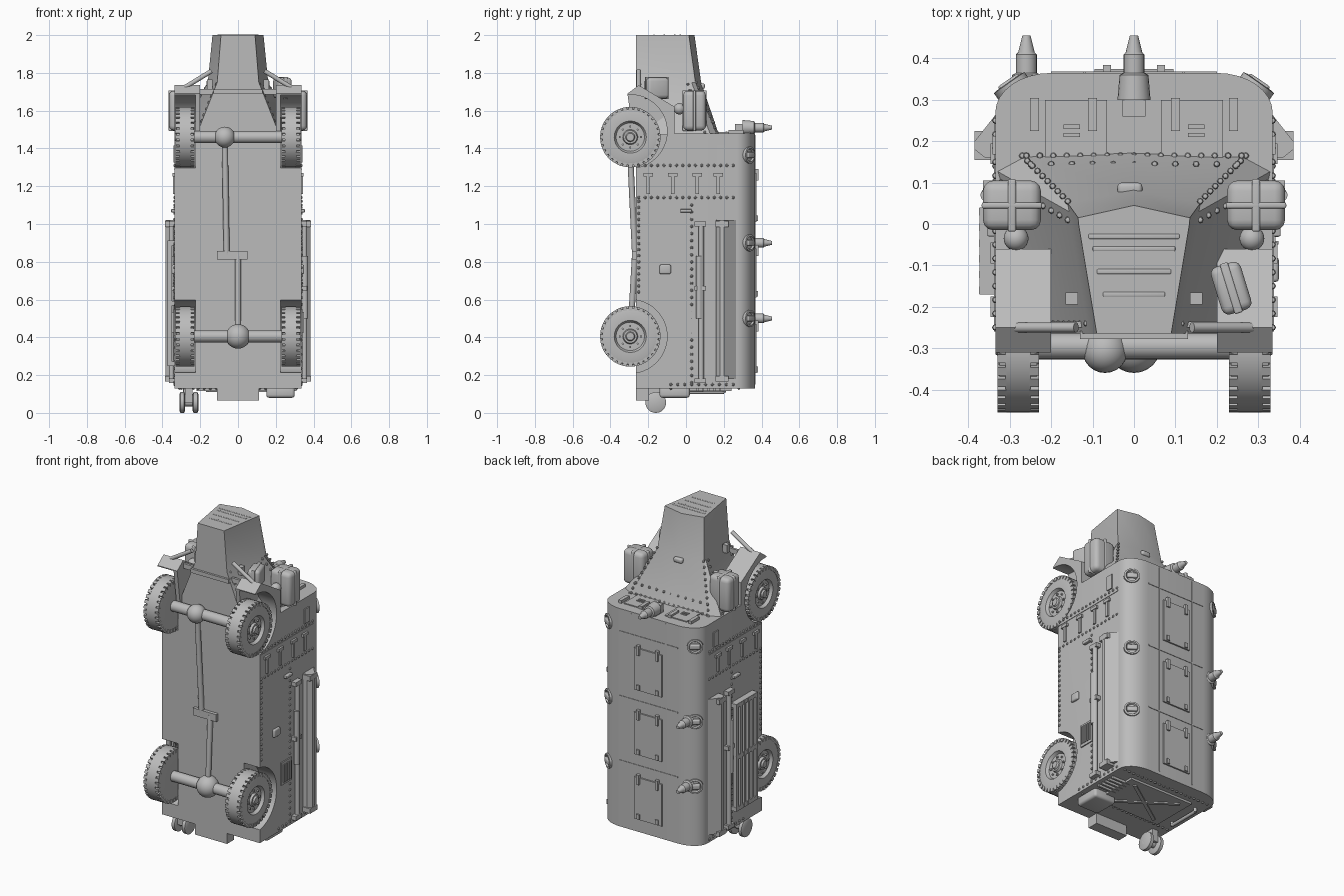
import bpy, bmesh, math
from mathutils import Matrix, Vector

default_cube = bpy.data.objects.get("Cube")
if default_cube:
    bpy.data.objects.remove(default_cube)

grey = bpy.data.materials.new("plain_grey")
grey.use_nodes = True
grey.diffuse_color = (0.5, 0.5, 0.5, 1)
grey.node_tree.nodes["Principled BSDF"].inputs["Base Color"].default_value = grey.diffuse_color
parts = []
SIDES = (("left", 1), ("right", -1))


def finish(name, bm):
    bmesh.ops.recalc_face_normals(bm, faces=bm.faces)
    mesh = bpy.data.meshes.new(name)
    bm.to_mesh(mesh)
    bm.free()
    mesh.materials.append(grey)
    part = bpy.data.objects.new(name, mesh)
    bpy.context.collection.objects.link(part)
    parts.append(part)
    return part


def loft(name, rings):
    """Skin a list of equal rings and cap both ends."""
    bm = bmesh.new()
    rows = [[bm.verts.new(point) for point in ring] for ring in rings]
    for low, high in zip(rows, rows[1:]):
        for i in range(len(low)):
            bm.faces.new((low[i - 1], low[i], high[i], high[i - 1]))
    bm.faces.new(rows[0])
    bm.faces.new(rows[-1])
    return finish(name, bm)


def lathe(name, origin, axis, profile, sides=32):
    """Turn (radius, distance along axis) pairs around an axis."""
    turn = Vector(axis).to_track_quat('Z', 'Y')
    angles = [math.tau * i / sides for i in range(sides)]
    return loft(name, [[Vector(origin) + turn @ Vector((r * math.cos(a), r * math.sin(a), t))
                        for a in angles] for r, t in profile])


def rod(name, start, end, radius, tip=None, sides=16):
    axis = Vector(end) - Vector(start)
    return lathe(name, start, axis, [(radius, 0), (tip or radius, axis.length)], sides)


def ball(name, centre, radius):
    bm = bmesh.new()
    bmesh.ops.create_uvsphere(bm, u_segments=24, v_segments=14, radius=radius,
                              matrix=Matrix.Translation(centre))
    return finish(name, bm)


def prism_x(name, outline, low, high):
    return loft(name, [[(x, y, z) for y, z in outline] for x in (low, high)])


def prism_z(name, outline, low, high):
    return loft(name, [[(x, y, z) for x, y in outline] for z in (low, high)])


def cubes(name, matrices, bevel=0):
    bm = bmesh.new()
    for matrix in matrices:
        bmesh.ops.create_cube(bm, size=1, matrix=matrix)
    if bevel:
        bmesh.ops.bevel(bm, geom=bm.edges[:], offset=bevel, segments=3, affect='EDGES', profile=0.5)
    return finish(name, bm)


def place(centre, size, tilt=0, axis='Y'):
    return Matrix.Translation(centre) @ Matrix.Rotation(tilt, 4, axis) @ Matrix.Diagonal((*size, 1))


def box(name, centre, size, tilt=0, axis='Y', bevel=0):
    return cubes(name, [place(centre, size, tilt, axis)], bevel)


def rivets(name, rows):
    bm = bmesh.new()
    for start, end, count in rows:
        for i in range(count):
            spot = Vector(start).lerp(Vector(end), i / (count - 1))
            bmesh.ops.create_uvsphere(bm, u_segments=8, v_segments=4, radius=0.008,
                                      matrix=Matrix.Translation(spot))
    return finish(name, bm)


def carve(target, cutter):
    cutter.hide_render = True
    cut = target.modifiers.new("wheel_well", 'BOOLEAN')
    cut.object = cutter
    cut.solver = 'EXACT'
    bpy.context.view_layer.objects.active = target
    bpy.ops.object.modifier_apply(modifier=cut.name)


# Hull: straight sides and rounded roof corners
arc = [(0.2 + 0.135 * math.cos(a), 0.27 + 0.095 * math.sin(a))
       for a in [math.pi / 2 * i / 8 for i in range(9)]]
half = [(0.335, -0.265)] + arc
hull = prism_z("hull", half + [(-x, y) for x, y in reversed(half)], 0.13, 1.48)


# Hood: three faceted sections tapering to the nose
def section(z, ridge, top, shoulder, bottom):
    right = [top, shoulder, bottom]
    return [(x, y, z) for x, y in [(0, ridge)] + right + [(-x, y) for x, y in reversed(right)]]


loft("hood", [section(1.47, 0.175, (0.27, 0.165), (0.335, 0.13), (0.22, -0.265)),
              section(1.75, 0.08, (0.16, 0.05), (0.157, 0.03), (0.11, -0.265)),
              section(2, 0.045, (0.135, 0.015), (0.134, 0), (0.09, -0.265))])
for y, width in ((-0.03, 0.22), (-0.06, 0.2), (-0.115, 0.18), (-0.17, 0.15)):
    box("nose_louvre", (0, y, 1.995), (width, 0.012, 0.014), bevel=0.003)
box("belly_bar", (0, -0.268, 1.7), (0.26, 0.02, 0.025))
box("hood_ring", (-0.01, 0.085, 1.73), (0.06, 0.03, 0.03), bevel=0.01)

# Fenders and wheel wells
fender_shape = [(-0.06, 1.47), (-0.06, 1.62), (-0.25, 1.735), (-0.31, 1.69), (-0.28, 1.47)]
for side, s in SIDES:
    fender = prism_x(side + "_fender", fender_shape, s * 0.2, s * 0.335)
    for z in (1.49, 0.405):
        cutter = rod("well_cutter", (s * 0.225, -0.295, z), (s * 0.5, -0.295, z), 0.195, sides=48)
        carve(hull, cutter)
        if z > 1:
            carve(fender, cutter)
        parts.remove(cutter)
        bpy.data.objects.remove(cutter)
    rod(side + "_fender_strut", (s * 0.14, -0.25, 1.81), (s * 0.32, -0.25, 1.7), 0.012)
    box(side + "_fender_bar", (s * 0.23, -0.243, 1.7), (0.21, 0.015, 0.03))

# Wheels: tyre, edge lugs, hub and bolts
tyre = [(0.06, 0.235), (0.13, 0.23), (0.148, 0.235), (0.15, 0.25), (0.16, 0.25), (0.16, 0.31),
        (0.15, 0.31), (0.148, 0.325), (0.13, 0.33), (0.085, 0.33), (0.075, 0.312), (0.04, 0.312),
        (0.035, 0.325), (0.025, 0.325), (0.02, 0.335)]
for end, z in (("front", 1.46), ("rear", 0.405)):
    for side, s in SIDES:
        name = end + "_" + side
        lathe(name + "_wheel", (0, -0.295, z), (s, 0, 0), tyre, 40)
        turns = [Matrix.Translation((0, -0.295, z)) @ Matrix.Rotation(math.tau * i / 32, 4, 'X')
                 for i in range(32)]
        cubes(name + "_lugs", [t @ place((s * x, 0, 0.149), (0.022, 0.021, 0.022))
                               for t in turns for x in (0.241, 0.319)])
        cubes(name + "_bolts", [t @ place((s * 0.314, 0, 0.056), (0.012, 0.01, 0.01))
                                for t in turns[::4]])

    # Axle and differential
    rod(end + "_axle", (-0.24, -0.295, z), (0.24, -0.295, z), 0.032)
ball("front_differential", (-0.07, -0.305, 1.46), 0.055)
ball("rear_differential", (0, -0.295, 0.405), 0.065)
rod("front_shaft", (-0.07, -0.3, 1.46), (-0.06, -0.27, 0.84), 0.016)
rod("rear_shaft", (0, -0.27, 0.84), (0, -0.295, 0.405), 0.016)
box("transfer_box", (-0.03, -0.27, 0.835), (0.16, 0.03, 0.045))

# Side panniers, pipes, latches, fittings and luggage
pannier = [(0.33, 0.27), (0.385, 0.2), (0.385, 0.18), (0.36, 0.16), (0.33, 0.16)]
for side, s in SIDES:
    prism_z(side + "_pannier", [(s * x, y) for x, y in pannier], 0.18, 1.02)
    rod(side + "_long_pipe", (s * 0.352, 0.08, 0.17), (s * 0.352, 0.08, 1), 0.014)
    rod(side + "_pipe_sleeve", (s * 0.354, 0.07, 0.5), (s * 0.354, 0.07, 0.83), 0.017)
    for z in (0.17, 0.66, 1):
        box(side + "_pipe_clamp", (s * 0.345, 0.075, z), (0.04, 0.06, 0.025))
    for z in (0.18, 1):
        box(side + "_pannier_clamp", (s * 0.36, 0.19, z), (0.052, 0.07, 0.03))
    for y in (-0.2, -0.07, 0.06, 0.17):
        box(side + "_latch_strap", (s * 0.337, y, 1.21), (0.014, 0.018, 0.1))
        box(side + "_latch_head", (s * 0.338, y, 1.26), (0.018, 0.05, 0.018))
    box(side + "_seam", (s * 0.335, 0, 1.29), (0.006, 0.52, 0.008))
    box(side + "_handle", (s * 0.342, 0, 1.07), (0.025, 0.06, 0.018), bevel=0.004)
    box(side + "_step_ring", (s * 0.34, -0.11, 0.76), (0.02, 0.06, 0.05), bevel=0.008)
    box(side + "_port", (s * 0.336, 0.19, 1.37), (0.012, 0.045, 0.09))
    box(side + "_vent_frame", (s * 0.336, -0.01, 0.48), (0.012, 0.1, 0.14))
    for i in range(5):
        box(side + "_vent_slat", (s * 0.344, -0.045 + 0.017 * i, 0.48), (0.01, 0.008, 0.11))
    box(side + "_pack", (s * 0.295, 0.045, 1.6), (0.14, 0.12, 0.21), bevel=0.025)
    box(side + "_pack_strap", (s * 0.295, 0.045, 1.6), (0.146, 0.015, 0.216), bevel=0.005)
    box(side + "_pack_belt", (s * 0.295, 0.045, 1.6), (0.02, 0.127, 0.216), bevel=0.005)
    ball(side + "_headlamp", (s * 0.285, -0.035, 1.61), 0.03)
    box(side + "_marker_lamp", (s * 0.15, -0.18, 1.74), (0.03, 0.03, 0.05))
    box(side + "_brow", (s * 0.14, 0.23, 1.48), (0.15, 0.14, 0.012))
    for x in (0.1, 0.24):
        box(side + "_visor_latch", (s * x, 0.265, 1.485), (0.022, 0.08, 0.025))
    for y in (0.215, 0.235):
        box(side + "_visor_slot", (s * 0.15, y, 1.487), (0.04, 0.01, 0.008))
    rivets(side + "_rivets", [
        ((s * 0.335, -0.25, 1.14), (s * 0.335, 0.25, 1.14), 16),
        ((s * 0.335, -0.25, 1.31), (s * 0.335, 0.25, 1.31), 16),
        ((s * 0.335, -0.25, 0.64), (s * 0.335, -0.25, 1.12), 16),
        ((s * 0.335, 0.03, 0.16), (s * 0.335, 0.03, 1.1), 26),
        ((s * 0.335, -0.08, 0.15), (s * 0.335, 0.25, 0.15), 10),
        ((s * 0.27, 0.165, 1.48), (s * 0.16, 0.055, 1.75), 10),
        ((s * 0.22, -0.24, 1.48), (s * 0.115, -0.24, 1.74), 9),
        ((s * 0.32, 0.1, 1.485), (s * 0.16, 0.01, 1.74), 9)])
rivets("brow_rivets", [((-0.26, 0.165, 1.485), (0.26, 0.165, 1.485), 17),
                       ((-0.25, 0.145, 1.54), (0.25, 0.145, 1.54), 11)])
box("small_pack", (0.235, -0.155, 1.72), (0.075, 0.12, 0.11), 0.3, 'Z', bevel=0.018)
box("small_pack_strap", (0.235, -0.155, 1.72), (0.02, 0.126, 0.117), 0.3, 'Z', bevel=0.004)

# Slatted rack on the right side
for z in (0.26, 0.58, 0.9):
    box("rack_rail", (-0.353, -0.065, z), (0.04, 0.21, 0.025))
for i in range(6):
    box("rack_slat", (-0.362, -0.16 + 0.038 * i, 0.58), (0.025, 0.018, 0.66))

# Roof seams and hatches
for s in (-1, 1):
    box("roof_long_seam", (s * 0.12, 0.365, 0.81), (0.007, 0.006, 1.32))
for z in (1.34, 0.94, 0.54):
    box("roof_cross_seam", (0, 0.365, z), (0.4, 0.006, 0.007))
    box("roof_hatch", (0, 0.366, z - 0.2), (0.19, 0.016, 0.26))
    for s in (-1, 1):
        box("hatch_hinge", (s * 0.065, 0.372, z - 0.08), (0.02, 0.025, 0.06))
        box("hatch_foot", (s * 0.065, 0.372, z - 0.31), (0.02, 0.02, 0.03))


# Hooded ports and stub guns on the roof corners
def stub_gun(x, z):
    lathe("stub_gun", (x, 0.3, z), (0, 1, 0),
          [(0.04, 0), (0.035, 0.06), (0.025, 0.065), (0.025, 0.11), (0.02, 0.115), (0.01, 0.155)], 20)


for z in (1.365, 0.9, 0.5):
    for side, s in SIDES:
        lathe(side + "_port_ring", (s * 0.29, 0.325, z), (s * 0.575, 0.82, 0),
              [(0.045, 0), (0.045, 0.02), (0.035, 0.022), (0.03, 0.012)], 24)
        box(side + "_port_hood", (s * 0.298, 0.338, z), (0.06, 0.025, 0.03), -s * 0.6, 'Z', bevel=0.006)
    if z < 1:
        stub_gun(-0.26, z)
stub_gun(0, 1.51)
box("gun_mount", (0, 0.3, 1.5), (0.055, 0.08, 0.06))

# Tail: tow plate, roller, bag, door ribs, grille and rail
box("tow_plate", (0, -0.23, 0.11), (0.22, 0.07, 0.09))
for x in (-0.295, -0.225):
    lathe("tow_roller", (x - 0.015, -0.16, 0.055), (1, 0, 0), [(0.045, 0), (0.055, 0.005), (0.055, 0.025), (0.045, 0.03)])
rod("roller_shaft", (-0.31, -0.16, 0.055), (-0.21, -0.16, 0.055), 0.02)
box("roller_bracket", (-0.26, -0.16, 0.1), (0.04, 0.07, 0.09))
box("tail_bag", (0.225, -0.06, 0.11), (0.15, 0.16, 0.06), bevel=0.015)
box("tail_door", (0, 0.09, 0.127), (0.44, 0.3, 0.02))
for tilt in (-0.6, 0.6):
    box("door_brace", (0, 0.09, 0.117), (0.4, 0.02, 0.015), tilt, 'Z')
for i in range(5):
    box("tail_grille_slat", (0.25, 0.06 + 0.03 * i, 0.125), (0.12, 0.012, 0.02))
rod("tail_rail", (-0.28, 0, 0.11), (-0.28, 0.2, 0.11), 0.01)
for y in (0, 0.2):
    rod("tail_rail_post", (-0.28, y, 0.105), (-0.28, y, 0.14), 0.01)
rivets("tail_rivets", [((-0.31, -0.08, 0.13), (0.31, -0.08, 0.13), 20),
                       ((-0.3, 0.28, 0.13), (0.3, 0.28, 0.13), 20)])

# Smooth round parts while keeping plate edges crisp
bpy.ops.object.select_all(action='DESELECT')
for part in parts:
    part.select_set(True)
bpy.context.view_layer.objects.active = hull
bpy.ops.object.shade_smooth_by_angle(angle=math.radians(30))
